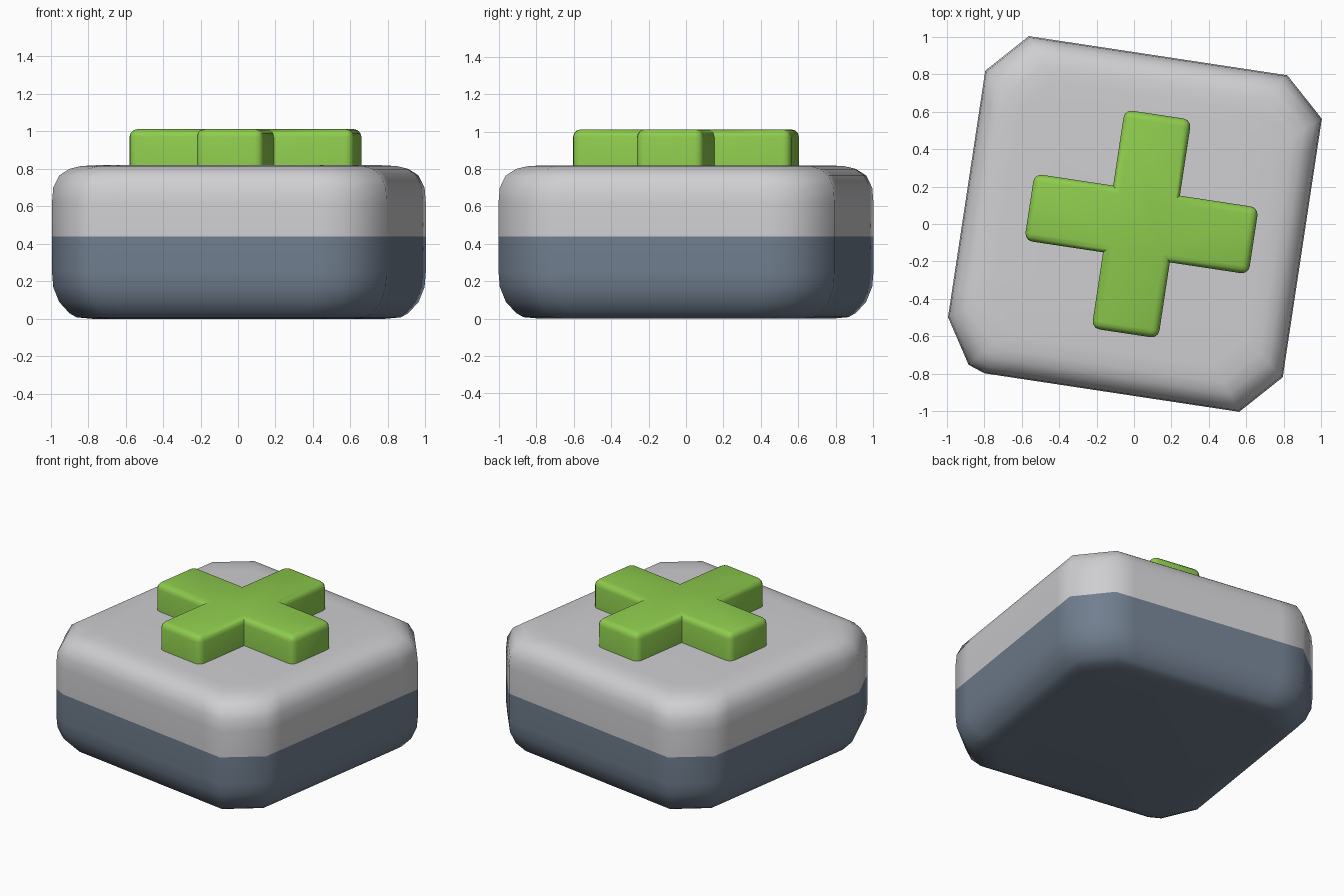
import bpy, bmesh, math

if "Cube" in bpy.data.objects:
    bpy.data.objects.remove(bpy.data.objects["Cube"])

TURN = math.radians(-8.6)   # whole model is turned slightly about z
HALF = 0.907                # half width of the box
SEAM = 0.44                 # height of the colour split


def material(name, rgb):
    m = bpy.data.materials.new(name)
    m.diffuse_color = (*rgb, 1.0)
    m.use_nodes = True
    m.node_tree.nodes["Principled BSDF"].inputs["Base Color"].default_value = m.diffuse_color
    return m


light_grey = material("light grey", (0.62, 0.62, 0.64))
slate = material("slate blue", (0.165, 0.21, 0.275))
green = material("leaf green", (0.27, 0.60, 0.075))


def finish(name, bm, mat, angle, location=(0, 0, 0)):
    bmesh.ops.recalc_face_normals(bm, faces=bm.faces)
    me = bpy.data.meshes.new(name)
    bm.to_mesh(me)
    bm.free()
    me.materials.append(mat)
    ob = bpy.data.objects.new(name, me)
    bpy.context.collection.objects.link(ob)
    ob.location = location
    ob.rotation_euler.z = TURN
    bpy.ops.object.select_all(action='DESELECT')
    ob.select_set(True)
    bpy.context.view_layer.objects.active = ob
    bpy.ops.object.shade_smooth_by_angle(angle=math.radians(angle))
    return ob


# Square outline with clipped corners; extra points keep the flats flat
def outline():
    quarter = [(HALF, 0.55), (HALF, 0.705), (0.69, HALF), (0.55, HALF)]
    pts = []
    for k in range(4):
        c, s = round(math.cos(k * math.pi / 2)), round(math.sin(k * math.pi / 2))
        for x, y in quarter:
            pts.append((c * x - s * y, s * x + c * y))
        if k == 2:  # front left corner is a little rounder
            pts[-3:-1] = [(-HALF, -0.64), (-0.76, -0.875), (-0.67, -HALF)]
            pts[-5] = (-HALF, -0.5)
    return pts


# Stack scaled outlines (height, inset) and close the last one
def shell(name, rings, mat):
    bm = bmesh.new()
    loops = []
    for z, inset in rings:
        f = 1 - inset / HALF
        loops.append([bm.verts.new((x * f, y * f, z)) for x, y in outline()])
    n = len(loops[0])
    for a, b in zip(loops, loops[1:]):
        for i in range(n):
            j = (i + 1) % n
            bm.faces.new((a[i], a[j], b[j], b[i]))
    bm.faces.new(loops[-1])
    ob = finish(name, bm, mat, 55)
    return ob


lower = shell("lower_box", [(SEAM, 0.0), (0.25, 0.0), (0.17, 0.006), (0.09, 0.035),
                            (0.03, 0.085), (0.008, 0.12), (0.0, 0.2)], slate)
upper = shell("upper_lid", [(SEAM, 0.0), (0.62, 0.0), (0.70, 0.006), (0.765, 0.035),
                            (0.80, 0.085), (0.815, 0.14), (0.82, 0.22)], light_grey)

# Raised plus sign: extruded outline, rounded on top and on the arm ends
W, LX, LY = 0.18, 0.605, 0.59
plus = [(LX, -W), (LX, W), (W, W), (W, LY), (-W, LY), (-W, W),
        (-LX, W), (-LX, -W), (-W, -W), (-W, -LY), (W, -LY), (W, -W)]
bm = bmesh.new()
base = bm.faces.new([bm.verts.new((x, y, 0.80)) for x, y in plus])
ext = bmesh.ops.extrude_face_region(bm, geom=[base])
for v in ext["geom"]:
    if isinstance(v, bmesh.types.BMVert):
        v.co.z = 1.012
bm.faces.ensure_lookup_table()
bmesh.ops.recalc_face_normals(bm, faces=bm.faces)


def rounded(e):
    a, b = e.verts
    if min(a.co.z, b.co.z) > 0.9:
        return True
    upright = abs(a.co.z - b.co.z) > 0.1
    return upright and max(abs(a.co.x), abs(a.co.y)) > 0.3


bmesh.ops.bevel(bm, geom=[e for e in bm.edges if rounded(e)], offset=0.042,
                offset_type='OFFSET', segments=3, profile=0.5, affect='EDGES')
finish("plus_sign", bm, green, 40, (0.04, 0, 0))
